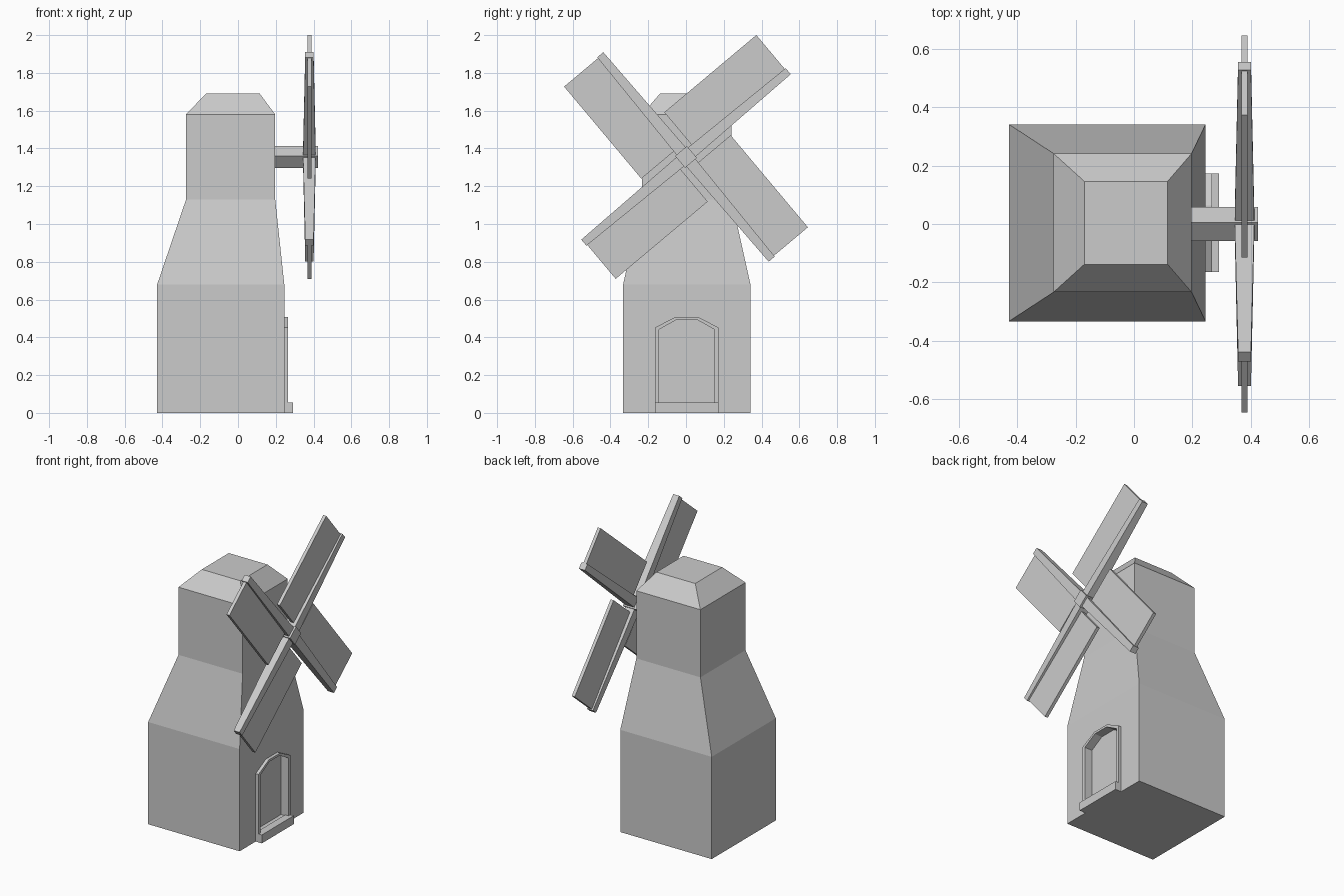
import bpy, bmesh
from math import radians
from mathutils import Matrix, Vector

if "Cube" in bpy.data.objects:
    bpy.data.objects.remove(bpy.data.objects["Cube"])


def make(name, verts, faces, matrix=None):
    mesh = bpy.data.meshes.new(name)
    mesh.from_pydata(verts, [], faces)
    if matrix:
        mesh.transform(matrix)
    bm = bmesh.new()
    bm.from_mesh(mesh)
    bmesh.ops.recalc_face_normals(bm, faces=bm.faces)
    bm.to_mesh(mesh)
    bm.free()
    ob = bpy.data.objects.new(name, mesh)
    bpy.context.collection.objects.link(ob)
    return ob


def loft(name, rings, matrix=None):
    """Skin a list of equal-sized closed rings and cap both ends."""
    n = len(rings[0])
    verts = [v for r in rings for v in r]
    faces = [(k*n + i, k*n + (i+1) % n, (k+1)*n + (i+1) % n, (k+1)*n + i)
             for k in range(len(rings) - 1) for i in range(n)]
    faces += [tuple(range(n)), tuple(range(len(verts) - n, len(verts)))]
    return make(name, verts, faces, matrix)


def box(name, x0, x1, y0, y1, z0, z1, matrix=None):
    rings = [[(x0, y0, z), (x1, y0, z), (x1, y1, z), (x0, y1, z)] for z in (z0, z1)]
    return loft(name, rings, matrix)


# Tower: square rings (z, x min, x max, half depth)
YC = 0.004
levels = [(0, -0.428, 0.245, 0.337), (0.68, -0.428, 0.245, 0.337),
          (1.13, -0.275, 0.197, 0.237), (1.58, -0.275, 0.197, 0.237),
          (1.69, -0.17, 0.115, 0.142)]
tower = loft("tower", [[(a, YC - h, z), (b, YC - h, z), (b, YC + h, z), (a, YC + h, z)]
                       for z, a, b, h in levels])


# Doorway: arched outline, recess cut into the tower, raised frame
def arch(x, half, z0, spring, top_half, top):
    pts = [(half, z0), (half, spring), (top_half, top)]
    pts += [(-y, z) for y, z in reversed(pts)]
    return [(x, YC + y, z) for y, z in pts]


inner = (0.148, 0.05, 0.44, 0.055, 0.493)
outer = (0.168, 0.0, 0.452, 0.06, 0.508)
cutter = loft("door_cutter", [arch(x, *inner) for x in (0.21, 0.32)])
cutter.hide_render = True
cutter.hide_viewport = True
cut = tower.modifiers.new("door_recess", 'BOOLEAN')
cut.operation = 'DIFFERENCE'
cut.solver = 'EXACT'
cut.object = cutter

loops = [arch(0.24, *outer), arch(0.266, *outer), arch(0.266, *inner), arch(0.24, *inner)]
make("door_frame", [v for r in loops for v in r],
     [(k*6 + i, k*6 + (i+1) % 6, (k+1) % 4*6 + (i+1) % 6, (k+1) % 4*6 + i)
      for k in range(4) for i in range(6)])
box("door_step", 0.24, 0.29, YC - 0.168, YC + 0.168, 0, 0.056)

# Axle, turned with the sails
HUB = Vector((0, 0, 1.355))


def turned(deg):
    return Matrix.Translation(HUB) @ Matrix.Rotation(radians(deg), 4, 'X')


box("axle", 0.19, 0.424, -0.041, 0.041, -0.041, 0.041, turned(40))

# Four tapered arms, each with a flat sail on one side
SX = 0.378
for k in range(4):
    m = turned(40 + 90 * k)
    rings = [[(SX - h, y, -w), (SX + h, y, -w), (SX + h, y, w), (SX - h, y, w)]
             for y, h, w in ((0, 0.034, 0.032), (0.706, 0.022, 0.021))]
    loft(f"sail_arm_{k + 1}", rings, m)
    box(f"sail_{k + 1}", SX - 0.011, SX + 0.011, 0.064, 0.7, 0.0, 0.255, m)
